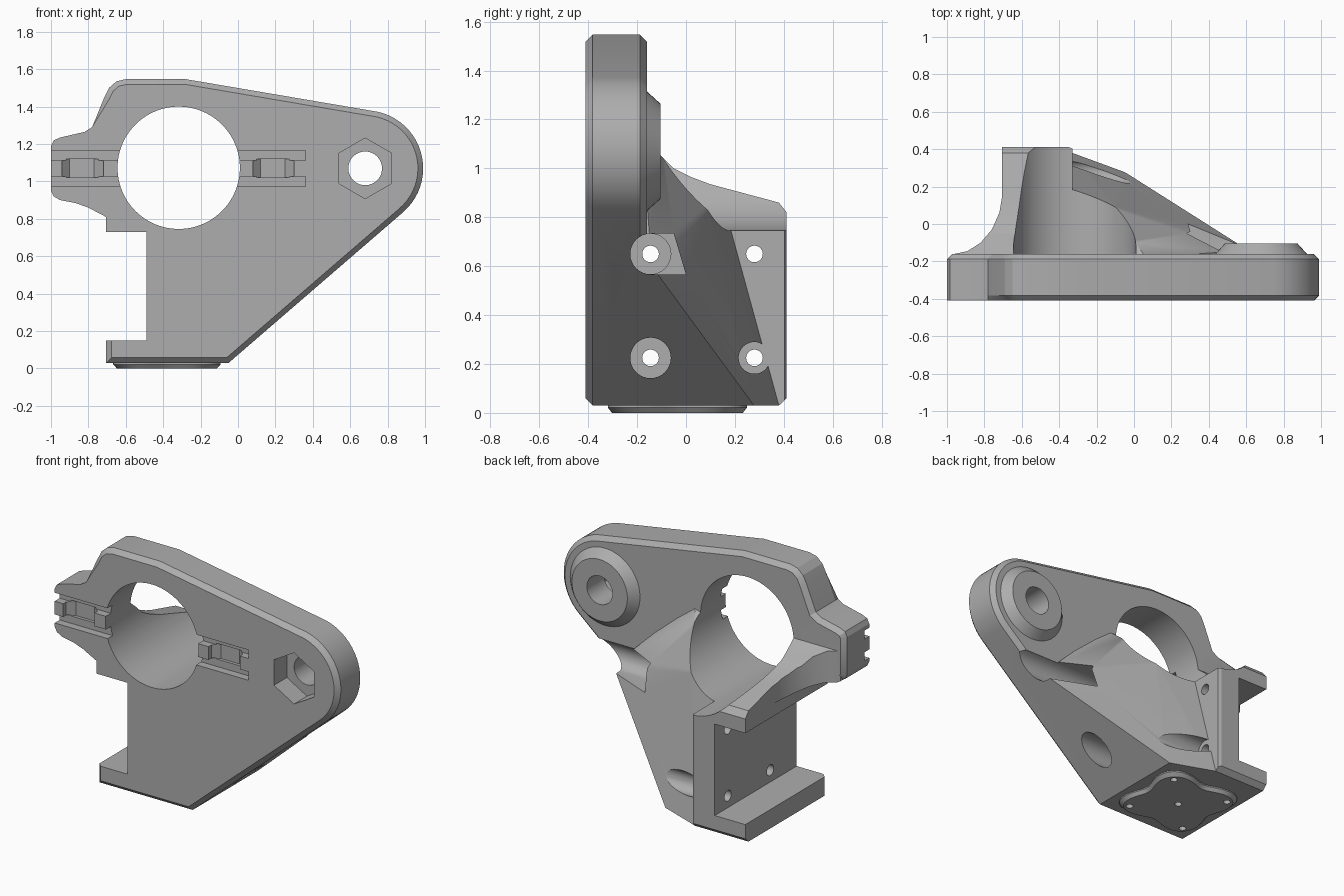
import bpy, bmesh
from math import sin, cos, pi, radians
from mathutils import Vector

if "Cube" in bpy.data.objects:
    bpy.data.objects.remove(bpy.data.objects["Cube"], do_unlink=True)

gray = bpy.data.materials.new("plain_gray")
gray.use_nodes = True
gray.diffuse_color = (0.42, 0.42, 0.42, 1)
gray.node_tree.nodes["Principled BSDF"].inputs["Base Color"].default_value = (0.42, 0.42, 0.42, 1)


def make(name, bm):
    bmesh.ops.recalc_face_normals(bm, faces=bm.faces)
    mesh = bpy.data.meshes.new(name)
    bm.to_mesh(mesh)
    bm.free()
    mesh.materials.append(gray)
    ob = bpy.data.objects.new(name, mesh)
    bpy.context.collection.objects.link(ob)
    return ob


def place(axis, a, b, t):
    """Point from profile coordinates a, b and position t along the axis."""
    return {"x": (t, a, b), "y": (a, t, b), "z": (a, b, t)}[axis]


def loft(name, axis, sections, chamfer=None):
    """Solid through a list of (profile, position); chamfer is (rule, width)."""
    bm = bmesh.new()
    rings = [[bm.verts.new(place(axis, a, b, t)) for a, b in pts] for pts, t in sections]
    n = len(rings[0])
    for r, s in zip(rings, rings[1:]):
        for i in range(n):
            bm.faces.new((r[i], r[(i + 1) % n], s[(i + 1) % n], s[i]))
    bm.faces.new(rings[0])
    bm.faces.new(rings[-1])
    if chamfer:
        rule, width = chamfer
        bmesh.ops.recalc_face_normals(bm, faces=bm.faces)
        edges = [e for e in bm.edges if rule(*(v.co for v in e.verts))]
        bmesh.ops.bevel(bm, geom=edges, offset=width, segments=1, affect="EDGES")
    return make(name, bm)


def prism(name, axis, pts, lo, hi, chamfer=None):
    return loft(name, axis, [(pts, lo), (pts, hi)], chamfer)


def circle(a, b, r, n=48, turn=0):
    return [(a + r * cos(turn + 2 * pi * i / n), b + r * sin(turn + 2 * pi * i / n)) for i in range(n)]


def box(a0, a1, b0, b1):
    return [(a0, b0), (a1, b0), (a1, b1), (a0, b1)]


def combine(ob, other, operation):
    mod = ob.modifiers.new("combine", "BOOLEAN")
    mod.object, mod.operation, mod.solver = other, operation, "EXACT"
    bpy.context.view_layer.objects.active = ob
    bpy.ops.object.modifier_apply(modifier=mod.name)
    bpy.data.objects.remove(other, do_unlink=True)


# Outline shared by the face plate and the body behind it
outline = [(-0.705, 0.03), (-0.05, 0.03)]
outline += [(0.68 + 0.31 * cos(radians(d)), 1.07 + 0.31 * sin(radians(d))) for d in range(-49, 81, 6)]
outline += [(-0.28, 1.547), (-0.6, 1.547), (-0.65, 1.535), (-0.69, 1.5), (-0.715, 1.45),
            (-0.78, 1.29), (-0.82, 1.265), (-0.95, 1.235), (-0.985, 1.22), (-1, 1.19),
            (-1, 0.95), (-0.985, 0.92), (-0.95, 0.9), (-0.87, 0.885), (-0.8, 0.86), (-0.705, 0.81),
            (-0.705, 0.73), (-0.49, 0.73), (-0.49, 0.15), (-0.705, 0.15)]


def plate_rim(p, q):
    mid = (p + q) / 2
    if abs(p.y - q.y) > 0.01 or (mid.x < -0.48 and 0.1 < mid.z < 0.82):
        return False
    return mid.y > -0.2 or mid.x > -0.77


bracket = prism("bracket", "y", outline, -0.41, -0.16, (plate_rim, 0.028))

# Motor wall with its foot, top shelf and the flared ridge to the clamp ear
ridge = [(-0.3, 0.03), (-0.3, 1.1), (-0.16, 1.1), (-0.1, 1.05), (-0.05, 1), (0.02, 0.965),
         (0.1, 0.935), (0.38, 0.86), (0.412, 0.82), (0.412, 0.06), (0.38, 0.03)]
wall = prism("motor_wall", "x", ridge, -1, -0.33)
plan = [(-0.3, -0.3), (-0.3, 0.39), (-0.35, 0.412), (-0.705, 0.412), (-0.705, 0.15), (-0.72, 0.06),
        (-0.76, -0.03), (-0.82, -0.1), (-0.89, -0.145), (-0.97, -0.162), (-0.98, -0.3)]
combine(wall, prism("plan_cutter", "z", plan, -0.1, 1.3), "INTERSECT")

# Tapered body bracing the wall against the plate
bm = bmesh.new()
for p in [(-0.49, -0.3, 0.03), (-0.49, -0.3, 1.0), (-0.49, 0.37, 0.03), (-0.49, 0.18, 0.76),
          (-0.33, 0.38, 0.03), (-0.03, 0.27, 0.03), (-0.33, 0.18, 0.76), (-0.1, 0.09, 0.83),
          (0.01, -0.1, 1.05), (0.05, -0.16, 1.1), (0.2, -0.17, 1.0), (0.61, -0.14, 0.6),
          (0.05, -0.3, 1.1), (0.61, -0.3, 0.6), (0.2, -0.3, 0.03)]:
    bm.verts.new(p)
hull = bmesh.ops.convex_hull(bm, input=bm.verts)
loose = {g for g in hull["geom_interior"] if isinstance(g, bmesh.types.BMVert)}
bmesh.ops.delete(bm, geom=list(loose), context="VERTS")
combine(wall, make("brace", bm), "UNION")
combine(wall, prism("outline_cutter", "y", outline, -0.35, 0.6), "INTERSECT")
combine(bracket, wall, "UNION")

# Pivot boss on the back
boss = loft("pivot_boss", "y", [(circle(0.68, 1.07, 0.245), -0.2), (circle(0.68, 1.07, 0.245), -0.16),
                                (circle(0.68, 1.07, 0.195), -0.105)])
combine(bracket, boss, "UNION")


# Lobed pad under the foot
def lobed(scale):
    pts = []
    for i in range(64):
        a = 2 * pi * i / 64
        r = scale * (0.305 - 0.055 * cos(4 * a))
        pts.append((-0.38 + max(-0.29, min(0.29, r * cos(a))), -0.035 + max(-0.285, min(0.285, r * sin(a)))))
    return pts


pad = loft("foot_pad", "z", [(lobed(0.93), 0), (lobed(1), 0.022), (lobed(1), 0.05)])
combine(bracket, pad, "UNION")


def cut(axis, pts, lo, hi):
    combine(bracket, prism("cutter", axis, pts, lo, hi), "DIFFERENCE")


# Main bore, pivot hole and hexagonal nut pocket
cut("y", circle(-0.317, 1.073, 0.327, 96), -1, 1)
cut("y", circle(0.68, 1.07, 0.09), -1, 1)
cut("y", circle(0.68, 1.07, 0.162, 6, pi / 2), -1, -0.28)

# Strap channels either side of the bore
for x0, x1 in ((-1.1, -0.6), (-0.05, 0.362)):
    for z in (1.0, 1.138):
        cut("y", box(x0, x1, z - 0.027, z + 0.027), -0.5, -0.36)
for x0, x1 in ((-0.94, -0.72), (0.08, 0.3)):
    cut("z", [(x0, -0.5), (x1, -0.5), (x1, -0.38), (x1 - 0.05, -0.34), (x0 + 0.04, -0.34), (x0, -0.38)],
        1.02, 1.12)

# Motor screw holes with driver access bores
for y in (-0.145, 0.28):
    for z in (0.225, 0.65):
        cut("x", circle(y, z, 0.034, 24), -0.6, 0)
        cut("x", circle(y, z, 0.083 if y < 0 else 0.065, 32), -0.33, 1)
cut("x", [(-0.145, 0.733), (-0.05, 0.733), (0, 0.565), (-0.145, 0.567)], 0.1, 1)

# Foot pad screw holes
for dx, dy in ((0, 0), (1, 1), (1, -1), (-1, 1), (-1, -1)):
    cut("z", circle(-0.38 + 0.21 * dx, -0.035 + 0.21 * dy, 0.022, 16), -0.1, 0.1)

bpy.ops.object.select_all(action="DESELECT")
bracket.select_set(True)
bpy.context.view_layer.objects.active = bracket
bpy.ops.object.shade_smooth_by_angle(angle=radians(22))
